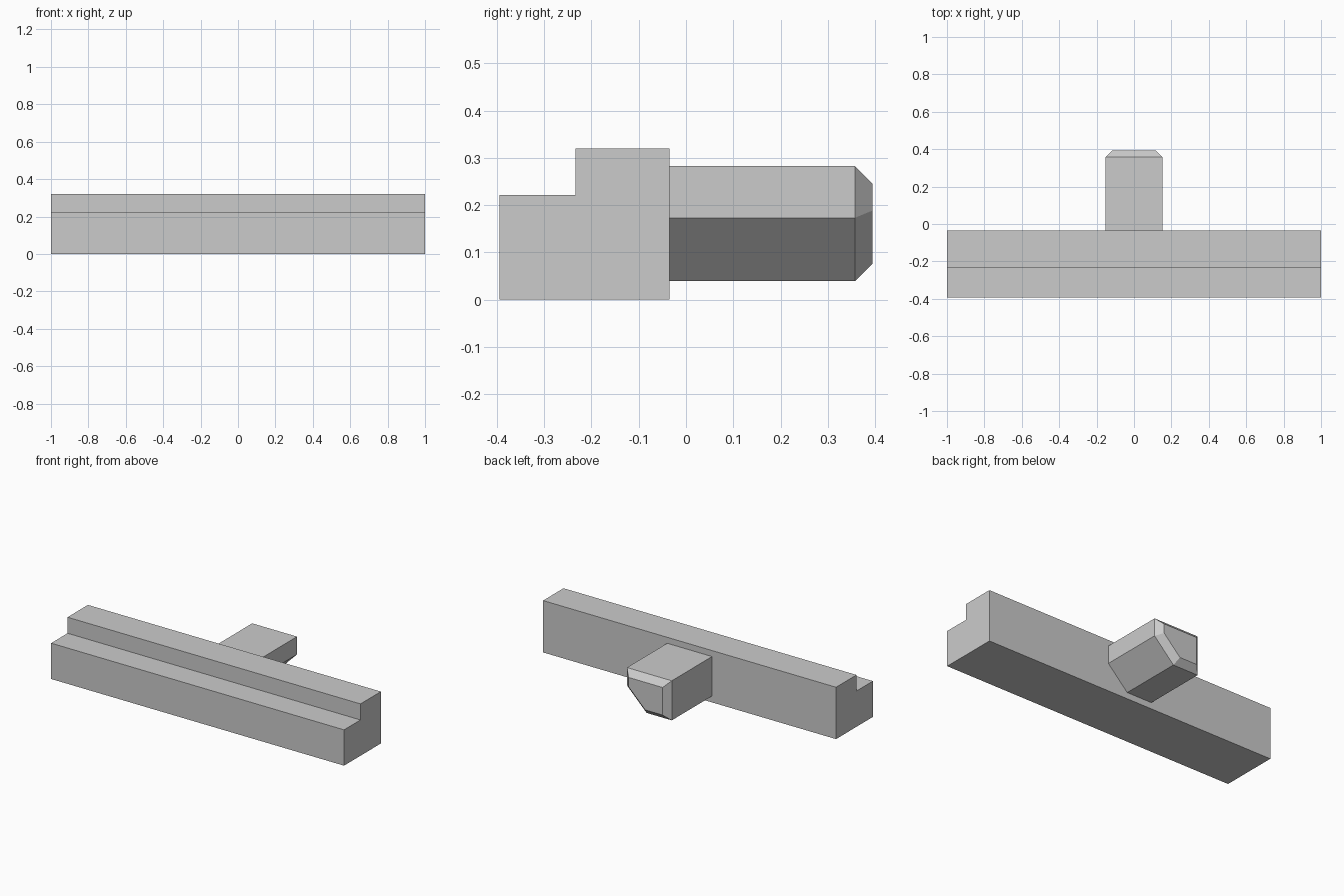
import bpy
import bmesh
from mathutils import Vector

cube = bpy.data.objects.get("Cube")
if cube:
    bpy.data.objects.remove(cube, do_unlink=True)

# Single plain grey
grey = bpy.data.materials.new("plain grey")
grey.use_nodes = True
colour = (0.6, 0.6, 0.6, 1)
grey.diffuse_color = colour
grey.node_tree.nodes["Principled BSDF"].inputs["Base Color"].default_value = colour


def prism(name, profile, sweep, end_bevel=0):
    """Sweep a flat profile into a solid, optionally chamfering its far rim."""
    bm = bmesh.new()
    base = bm.faces.new([bm.verts.new(p) for p in profile])
    result = bmesh.ops.extrude_face_region(bm, geom=[base], use_keep_orig=True)
    far = [g for g in result["geom"] if isinstance(g, bmesh.types.BMVert)]
    bmesh.ops.translate(bm, verts=far, vec=Vector(sweep))
    bmesh.ops.recalc_face_normals(bm, faces=bm.faces)
    if end_bevel:
        rim = [e for e in bm.edges if all(v in far for v in e.verts)]
        bmesh.ops.bevel(bm, geom=rim, offset=end_bevel, segments=1,
                        affect='EDGES', profile=0.5)
    mesh = bpy.data.meshes.new(name)
    bm.to_mesh(mesh)
    bm.free()
    mesh.materials.append(grey)
    obj = bpy.data.objects.new(name, mesh)
    bpy.context.collection.objects.link(obj)
    return obj


# Long stepped bar, swept along x
front, step, back = -0.394, -0.234, -0.035
low, high = 0.221, 0.32
bar_profile = [(front, 0), (back, 0), (back, high),
               (step, high), (step, low), (front, low)]
prism("stepped_bar", [(-1, y, z) for y, z in bar_profile], (2, 0, 0))

# Rear stub with one cut lower corner and a chamfered end, swept along y
half, bottom, top, cut = 0.153, 0.039, 0.283, 0.134
root = back - 0.005
stub_profile = [(-half, bottom), (half - cut, bottom), (half, bottom + cut),
                (half, top), (-half, top)]
prism("rear_stub", [(x, root, z) for x, z in stub_profile],
      (0, 0.394 - root, 0), end_bevel=0.037)
